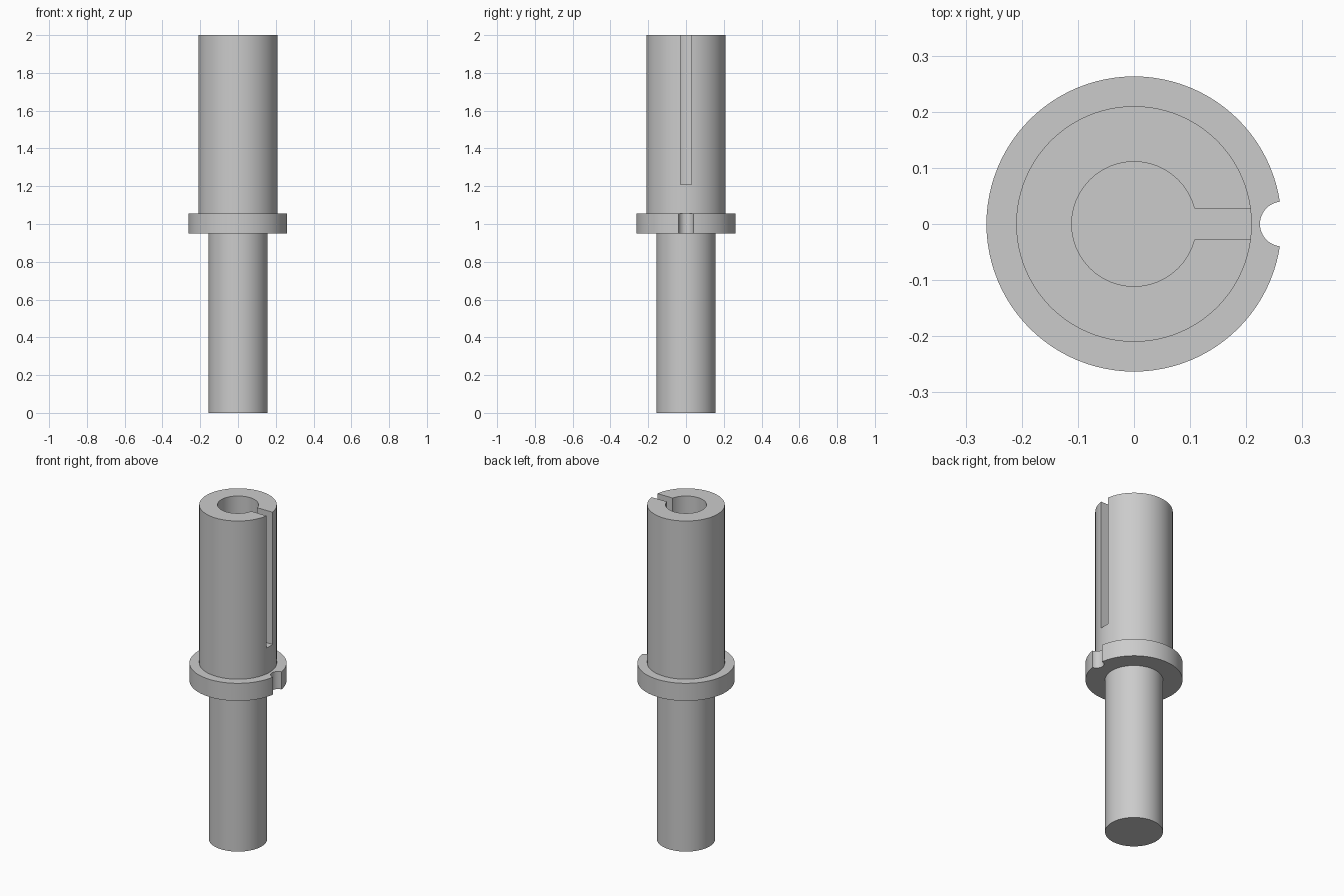
import bpy
import bmesh
from math import asin, cos, sin, pi, radians

cube = bpy.data.objects.get("Cube")
if cube:
    bpy.data.objects.remove(cube, do_unlink=True)

SEGMENTS = 96
SHANK_R, FLANGE_R, SLEEVE_R, BORE_R = 0.157, 0.263, 0.21, 0.111
FLANGE_Z, SLEEVE_Z, BORE_Z, TOP_Z = 0.95, 1.055, 1.21, 2.0
SLOT_HALF = 0.028
NOTCH_X, NOTCH_R = 0.2645, 0.04

steel = bpy.data.materials.new("grey steel")
steel.use_nodes = True
colour = (0.6, 0.6, 0.6, 1)
steel.diffuse_color = colour
steel.node_tree.nodes["Principled BSDF"].inputs["Base Color"].default_value = colour


def make_object(name, bm):
    bmesh.ops.recalc_face_normals(bm, faces=bm.faces)
    mesh = bpy.data.meshes.new(name)
    bm.to_mesh(mesh)
    bm.free()
    mesh.materials.append(steel)
    obj = bpy.data.objects.new(name, mesh)
    bpy.context.collection.objects.link(obj)
    return obj


def lathe(name, profile):
    """Spin a closed (radius, z) profile round the z axis."""
    bm = bmesh.new()
    rings = [[bm.verts.new((r * cos(a), r * sin(a), z))
              for a in (2 * pi * i / SEGMENTS for i in range(SEGMENTS))]
             for r, z in profile]
    for low, high in zip(rings, rings[1:]):
        for i in range(SEGMENTS):
            j = (i + 1) % SEGMENTS
            bm.faces.new((low[i], low[j], high[j], high[i]))
    bm.faces.new(rings[0])
    bm.faces.new(rings[-1])
    return make_object(name, bm)


def prism(name, outline, z0, z1):
    """Extrude a flat (x, y) outline from z0 to z1."""
    bm = bmesh.new()
    face = bm.faces.new([bm.verts.new((x, y, z0)) for x, y in outline])
    extruded = bmesh.ops.extrude_face_region(bm, geom=[face])["geom"]
    bmesh.ops.translate(bm, vec=(0, 0, z1 - z0),
                        verts=[g for g in extruded if isinstance(g, bmesh.types.BMVert)])
    return make_object(name, bm)


def arc(x, radius, start, end, steps):
    angles = [start + (end - start) * i / steps for i in range(steps + 1)]
    return [(x + radius * cos(a), radius * sin(a)) for a in angles]


# Stepped shaft: shank, flange and sleeve
shaft = lathe("stepped_shaft", [
    (SHANK_R, 0), (SHANK_R, FLANGE_Z), (FLANGE_R, FLANGE_Z),
    (FLANGE_R, SLEEVE_Z), (SLEEVE_R, SLEEVE_Z), (SLEEVE_R, TOP_Z)])

# Blind bore opening into a side slot, as one keyhole outline
mouth = asin(SLOT_HALF / BORE_R)
keyhole = arc(0, BORE_R, mouth, 2 * pi - mouth, SEGMENTS)
keyhole += [(0.24, -SLOT_HALF), (0.24, SLOT_HALF)]
bore_cutter = prism("bore_and_slot_cutter", keyhole, BORE_Z, TOP_Z + 0.1)

# Round notch in the flange rim
notch = arc(NOTCH_X, NOTCH_R, 0, 2 * pi, 48)[:-1]
notch_cutter = prism("notch_cutter", notch, FLANGE_Z - 0.05, SLEEVE_Z + 0.05)

bpy.ops.object.select_all(action='DESELECT')
shaft.select_set(True)
bpy.context.view_layer.objects.active = shaft
for cutter in (bore_cutter, notch_cutter):
    cutter.hide_render = True
    cut = shaft.modifiers.new(cutter.name, 'BOOLEAN')
    cut.operation = 'DIFFERENCE'
    cut.solver = 'EXACT'
    cut.object = cutter
    bpy.ops.object.modifier_apply(modifier=cut.name)
    bpy.data.objects.remove(cutter, do_unlink=True)

bpy.ops.object.shade_smooth_by_angle(angle=radians(30))
